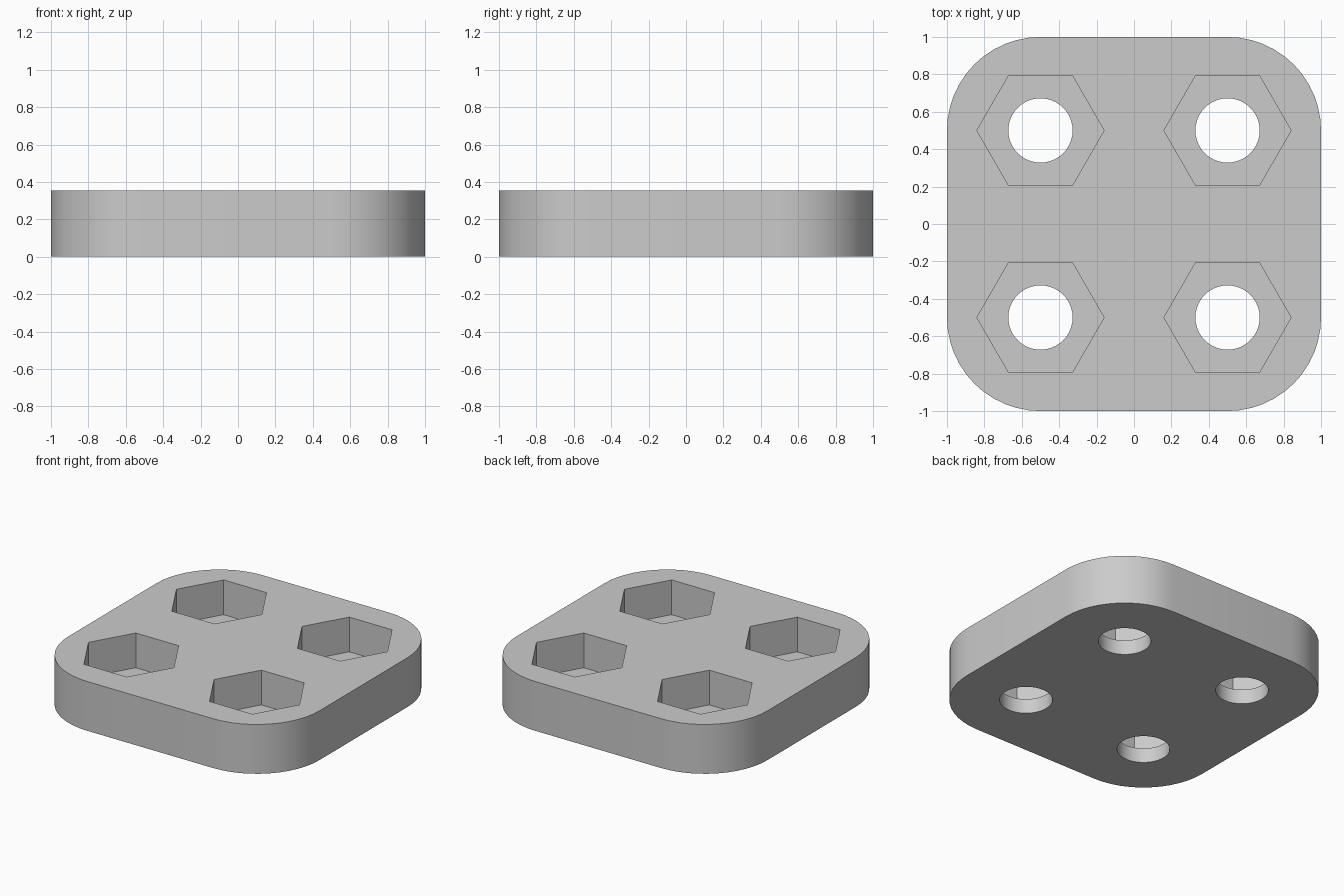
import bpy, bmesh, math

if "Cube" in bpy.data.objects:
    bpy.data.objects.remove(bpy.data.objects["Cube"])

HEIGHT, FLOOR = 0.355, 0.105       # plate thickness, pocket floor level
CORNER, HEX_R, HOLE_R = 0.5, 0.34, 0.172
CENTRES = [(x, y) for x in (-0.5, 0.5) for y in (-0.5, 0.5)]


def ring(points, z):
    """Closed loop of vertices and edges at height z."""
    verts = [bm.verts.new((x, y, z)) for x, y in points]
    edges = [bm.edges.new((verts[i - 1], verts[i])) for i in range(len(verts))]
    return verts, edges


def wall(low, high):
    """Quads between two matching rings."""
    a, b = low[0], high[0]
    for i in range(len(a)):
        bm.faces.new((a[i - 1], a[i], b[i], b[i - 1]))


def fill(*rings):
    """Flat face bounded by an outer ring and any hole rings."""
    bmesh.ops.triangle_fill(bm, use_beauty=True, use_dissolve=False,
                            edges=[e for r in rings for e in r[1]])


def polygon(cx, cy, radius, sides):
    return [(cx + radius * math.cos(2 * math.pi * i / sides),
             cy + radius * math.sin(2 * math.pi * i / sides)) for i in range(sides)]


# Rounded square outline
outline = []
for q, (sx, sy) in enumerate([(1, 1), (-1, 1), (-1, -1), (1, -1)]):
    for i in range(13):
        a = math.radians(90 * q + 7.5 * i)
        outline.append((sx * (1 - CORNER) + CORNER * math.cos(a),
                        sy * (1 - CORNER) + CORNER * math.sin(a)))

bm = bmesh.new()
bottom, top = ring(outline, 0), ring(outline, HEIGHT)
wall(bottom, top)

# Hexagonal pockets with round through holes
hex_tops, hole_bottoms = [], []
for cx, cy in CENTRES:
    hexagon, circle = polygon(cx, cy, HEX_R, 6), polygon(cx, cy, HOLE_R, 40)
    hex_top, hex_floor = ring(hexagon, HEIGHT), ring(hexagon, FLOOR)
    hole_top, hole_bottom = ring(circle, FLOOR), ring(circle, 0)
    wall(hex_floor, hex_top)
    wall(hole_bottom, hole_top)
    fill(hex_floor, hole_top)
    hex_tops.append(hex_top)
    hole_bottoms.append(hole_bottom)

# Top and bottom faces
fill(top, *hex_tops)
fill(bottom, *hole_bottoms)
bmesh.ops.recalc_face_normals(bm, faces=bm.faces[:])

mesh = bpy.data.meshes.new("base_plate")
bm.to_mesh(mesh)
bm.free()
plate = bpy.data.objects.new("base_plate", mesh)
bpy.context.collection.objects.link(plate)

grey = bpy.data.materials.new("light_grey")
grey.diffuse_color = (0.6, 0.6, 0.6, 1)
grey.use_nodes = True
grey.node_tree.nodes["Principled BSDF"].inputs["Base Color"].default_value = grey.diffuse_color
mesh.materials.append(grey)

bpy.context.view_layer.objects.active = plate
plate.select_set(True)
bpy.ops.object.shade_smooth_by_angle(angle=math.radians(30))
